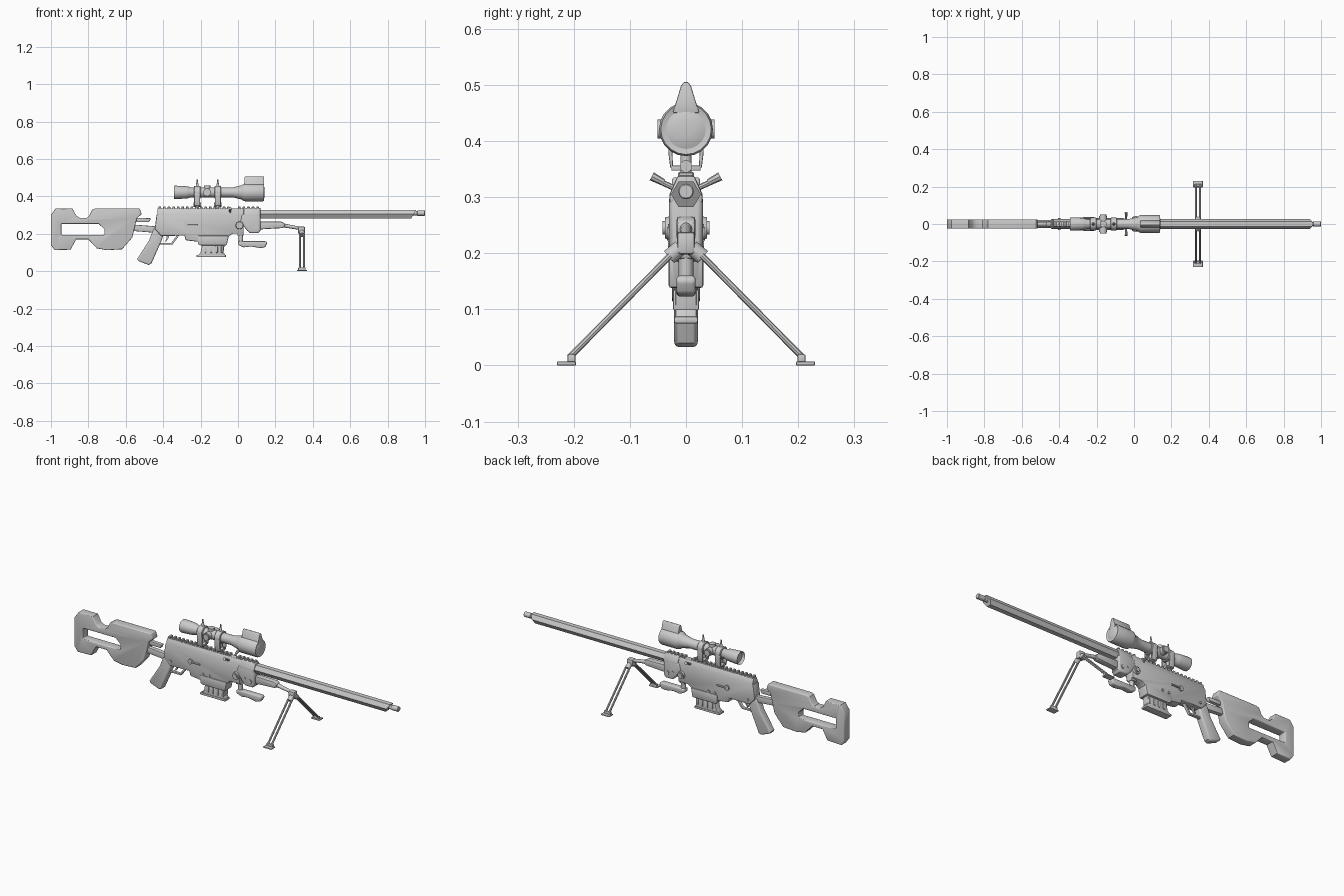
import bpy, bmesh, math
from mathutils import Vector

if "Cube" in bpy.data.objects:
    bpy.data.objects.remove(bpy.data.objects["Cube"])


def add(name, bm, bevel=0.0, seg=2, limit=50):
    bmesh.ops.recalc_face_normals(bm, faces=bm.faces[:])
    me = bpy.data.meshes.new(name)
    bm.to_mesh(me)
    bm.free()
    ob = bpy.data.objects.new(name, me)
    bpy.context.collection.objects.link(ob)
    if bevel:
        m = ob.modifiers.new("bevel", 'BEVEL')
        m.width, m.segments = bevel, seg
        m.limit_method, m.angle_limit = 'ANGLE', math.radians(limit)
    return ob


def prism(name, pts, a, b, axis='y', **kw):
    """Extrude a profile: (x, z) points along y, or (y, z) points along x."""
    bm = bmesh.new()
    co = (lambda p, t: (p[0], t, p[1])) if axis == 'y' else (lambda p, t: (t, p[0], p[1]))
    f = bm.faces.new([bm.verts.new(co(p, a)) for p in pts])
    ext = bmesh.ops.extrude_face_region(bm, geom=[f])["geom"]
    shift = (0, b - a, 0) if axis == 'y' else (b - a, 0, 0)
    bmesh.ops.translate(bm, vec=shift, verts=[v for v in ext if isinstance(v, bmesh.types.BMVert)])
    # the starting face survives the extrusion, so the solid is closed
    return add(name, bm, **kw)


def plate(name, pts, half, **kw):
    return prism(name, pts, -half, half, **kw)


def box(name, x, y, z, **kw):
    return prism(name, [(x[0], z[0]), (x[1], z[0]), (x[1], z[1]), (x[0], z[1])], y[0], y[1], **kw)


def rod(name, a, b, r, r2=None, n=12):
    a, b = Vector(a), Vector(b)
    bm = bmesh.new()
    bmesh.ops.create_cone(bm, cap_ends=True, segments=n, radius1=r,
                          radius2=r if r2 is None else r2, depth=(b - a).length)
    bm.transform((b - a).to_track_quat('Z', 'Y').to_matrix().to_4x4())
    bmesh.ops.translate(bm, vec=(a + b) / 2, verts=bm.verts)
    return add(name, bm)


def turned(name, prof, z, n=20, phase=0.0):
    """Lathe (x, radius) points around an x-parallel axis at height z."""
    bm = bmesh.new()
    ang = [2 * math.pi * i / n + phase for i in range(n)]
    rings = [[bm.verts.new((x, r * math.cos(t), z + r * math.sin(t))) for t in ang] for x, r in prof]
    for p, q in zip(rings, rings[1:]):
        for i in range(n):
            bm.faces.new((p[i], p[(i + 1) % n], q[(i + 1) % n], q[i]))
    bm.faces.new(rings[0])
    bm.faces.new(rings[-1])
    return add(name, bm)


# Skeleton stock with open window
stock = plate("stock", [
    (-1, .30), (-.975, .335), (-.885, .335), (-.865, .297), (-.845, .284), (-.81, .284),
    (-.795, .297), (-.78, .328), (-.765, .335), (-.525, .335), (-.515, .305), (-.54, .283), (-.552, .235),
    (-.565, .18), (-.62, .117), (-.70, .112), (-.755, .122), (-.80, .17), (-.865, .17),
    (-.895, .115), (-.98, .112), (-1, .14)], .025)
cutter = plate("window_cutter", [(-.945, .194), (-.945, .253), (-.745, .253), (-.715, .225), (-.715, .194)], .1)
cutter.hide_render = True
m = stock.modifiers.new("window", 'BOOLEAN')
m.operation, m.object = 'DIFFERENCE', cutter
m = stock.modifiers.new("bevel", 'BEVEL')
m.width, m.segments, m.limit_method, m.angle_limit = .009, 3, 'ANGLE', math.radians(65)

# Struts joining stock and receiver
plate("stock_strut_upper", [(-.56, .262), (-.56, .286), (-.465, .283), (-.475, .262)], .011, bevel=.004)
plate("stock_strut_lower", [(-.60, .218), (-.60, .252), (-.42, .238), (-.42, .203)], .013, bevel=.004)

# Receiver body, sloped roof and front block
plate("receiver", [
    (-.445, .225), (-.435, .305), (.03, .305), (.03, .20), (-.03, .20), (-.05, .185), (-.06, .14),
    (-.20, .142), (-.205, .156), (-.28, .165), (-.285, .19), (-.41, .188)], .027, bevel=.006)
prism("receiver_roof", [(-.026, .29), (.026, .29), (.026, .303), (.014, .334), (-.014, .334), (-.026, .303)],
      -.43, .10, 'x', bevel=.002)
plate("front_block", [(.01, .265), (.05, .215), (.065, .203), (.108, .203), (.12, .217), (.12, .305), (.02, .305)],
      .030, bevel=.009, seg=3)
prism("front_block_roof", [(-.03, .29), (.03, .29), (.029, .306), (.015, .338), (-.015, .338), (-.029, .306)],
      .03, .12, 'x', bevel=.004)
plate("magazine_well", [(-.215, .145), (-.215, .19), (-.05, .19), (-.06, .138), (-.20, .138)], .031, bevel=.005)

# Top rail teeth
for name, x, n in (("rear_rail", -.425, 16), ("front_rail", .0, 5)):
    tooth = box(name, (x, x + .014), (-.014, .014), (.328, .345), bevel=.002, seg=1)
    arr = tooth.modifiers.new("repeat", 'ARRAY')
    arr.use_relative_offset, arr.use_constant_offset = False, True
    arr.constant_offset_displace, arr.count = (.0245, 0, 0), n

# Magazine with flared floor plate and ribs
plate("magazine", [(-.19, .15), (-.07, .15), (-.078, .10), (-.068, .085), (-.215, .085), (-.20, .10)], .019, bevel=.003)
box("magazine_floor", (-.222, -.065), (-.021, .021), (.075, .087), bevel=.003)
for i in range(4):
    x = -.18 + i * .03
    box(f"magazine_rib_{i}", (x, x + .012), (-.023, .023), (.098, .135), bevel=.003)

# Grip, trigger and guard
plate("pistol_grip", [(-.445, .235), (-.40, .19), (-.41, .16), (-.463, .04), (-.478, .033), (-.535, .055), (-.538, .066),
                      (-.475, .165), (-.462, .20)], .021, bevel=.008, seg=3)
plate("trigger_guard", [(-.425, .142), (-.35, .142), (-.315, .19), (-.327, .192), (-.356, .151), (-.425, .151)],
      .008, bevel=.002)
plate("trigger", [(-.385, .195), (-.365, .195), (-.372, .175), (-.385, .157), (-.39, .16), (-.381, .177)], .005)

# Barrel, hexagonal with a slanted end, and muzzle tip
barrel = turned("barrel", [(.11, .0265), (.94, .0265)], .305, 6)
for v in barrel.data.vertices:
    if v.co.x > .5:
        v.co.x += (v.co.z - .305) * .6
turned("muzzle", [(.92, .012), (.958, .012), (.960, .014), (.998, .014), (1.0, .012)], .31, 12)

# Lower fore end and bipod boom
plate("fore_end", [(.10, .222), (.10, .266), (.235, .264), (.25, .255), (.25, .236), (.235, .23)], .017, bevel=.006)
rod("bipod_boom", (.24, 0, .245), (.335, 0, .228), .011, .008)
box("bipod_head", (.322, .358), (-.016, .016), (.198, .238), bevel=.006)

# Bipod legs, side knobs and levers, mirrored by sign
for s, side in ((-1, "right"), (1, "left")):
    for i, x in enumerate((.331, .353)):
        rod(f"bipod_leg_{side}_{i}", (x, s * .028, .196), (x, s * .208, .014), .0055, n=8)
    rod(f"bipod_hinge_{side}", (.342, s * .010, .21), (.342, s * .030, .193), .014)
    box(f"bipod_ankle_{side}", (.322, .362), (s * .205 - .006, s * .205 + .008), (.004, .02), bevel=.003)
    box(f"bipod_foot_{side}", (.316, .368), (s * .213 - .017, s * .213 + .017), (0, .007), bevel=.002)
    rod(f"side_knob_{side}", (.008, s * .02, .245), (.008, s * .037, .245), .022, .019, n=14)
    rod(f"side_knob_cap_{side}", (.008, s * .035, .245), (.008, s * .042, .245), .012, n=14)
    rod(f"lever_arm_{side}", (-.042, s * .012, .312), (-.042, s * .045, .327), .005, n=8)
    rod(f"lever_tip_{side}", (-.042, s * .04, .326), (-.042, s * .061, .337), .006, .008, n=8)
    rod(f"bolt_hub_{side}", (-.275, s * .02, .248), (-.275, s * .034, .248), .014, n=14)
    rod(f"bolt_handle_{side}", (-.27, s * .032, .248), (-.215, s * .032, .248), .005, n=8)
    rod(f"front_block_pin_{side}", (.095, s * .02, .235), (.095, s * .034, .235), .012, n=12)
    for i, (x, z) in enumerate(((-.20, .197), (-.16, .197), (-.40, .215), (.06, .245))):
        rod(f"pin_{side}_{i}", (x, s * .02, z), (x, s * .032, z), .007, n=10)

# Under-barrel sight and its hanger
rod("sight_hanger", (.015, 0, .235), (.015, 0, .14), .013, n=12)
box("sight_bracket", (-.003, .03), (-.018, .018), (.19, .225), bevel=.005)
plate("under_sight", [(0, .16), (.15, .16), (.156, .15), (.145, .128), (.12, .123), (.07, .132), (.03, .127), (0, .14)],
      .017, bevel=.007, seg=3)

# Telescopic sight
SZ = .421
turned("scope_tube", [
    (-.328, .028), (-.342, .035), (-.335, .036), (-.28, .033), (-.265, .031), (-.255, .026), (-.03, .026),
    (-.01, .031), (.02, .038), (.03, .046), (.04, .048), (.132, .048), (.14, .045), (.138, .040)], SZ, 20)
turned("scope_lens", [(.136, .040), (.141, .028), (.143, .012)], SZ, 20)
prism("scope_hood", [(-.024, .45), (.024, .45), (.018, .468), (.009, .498), (.004, .505), (-.004, .505), (-.009, .498),
                     (-.018, .468)], .035, .14, 'x', bevel=.002)
rod("scope_turret_sides", (-.165, -.043, SZ), (-.165, .043, SZ), .021, n=16)
rod("scope_turret_caps", (-.165, -.051, SZ), (-.165, .051, SZ), .017, n=16)
rod("scope_turret_top", (-.165, 0, SZ), (-.165, 0, .458), .018, n=16)

# Scope rings and mounts
for i, x in enumerate((-.218, -.108)):
    turned(f"scope_ring_{i}", [(x - .018, .031), (x - .015, .034), (x + .015, .034), (x + .018, .031)], SZ, 20)
    for s in (-1, 1):
        prism(f"mount_side_{i}_{s}", [(s * .023, .35), (s * .028, .352), (s * .031, .375), (s * .034, .425),
                                      (s * .026, .425), (s * .024, .375)], x - .016, x + .016, 'x', bevel=.002)
    box(f"mount_base_{i}", (x - .016, x + .016), (-.026, .026), (.347, .356), bevel=.002)
    rod(f"mount_clamp_{i}", (x - .02, 0, .355), (x + .02, 0, .355), .011)
    rod(f"mount_post_{i}", (x, 0, .33), (x, 0, .395), .010)
    rod(f"ring_screw_{i}", (x, 0, .45), (x, 0, .478), .009, .004)
    rod(f"ring_screw_tip_{i}", (x, 0, .475), (x, 0, .49), .004, n=8)

# Bake modifiers and smooth rounded surfaces
bpy.ops.object.select_all(action='SELECT')
bpy.context.view_layer.objects.active = stock
bpy.ops.object.convert(target='MESH')
bpy.data.objects.remove(bpy.data.objects["window_cutter"])
bpy.ops.object.select_all(action='SELECT')
bpy.ops.object.shade_smooth_by_angle(angle=math.radians(35))
